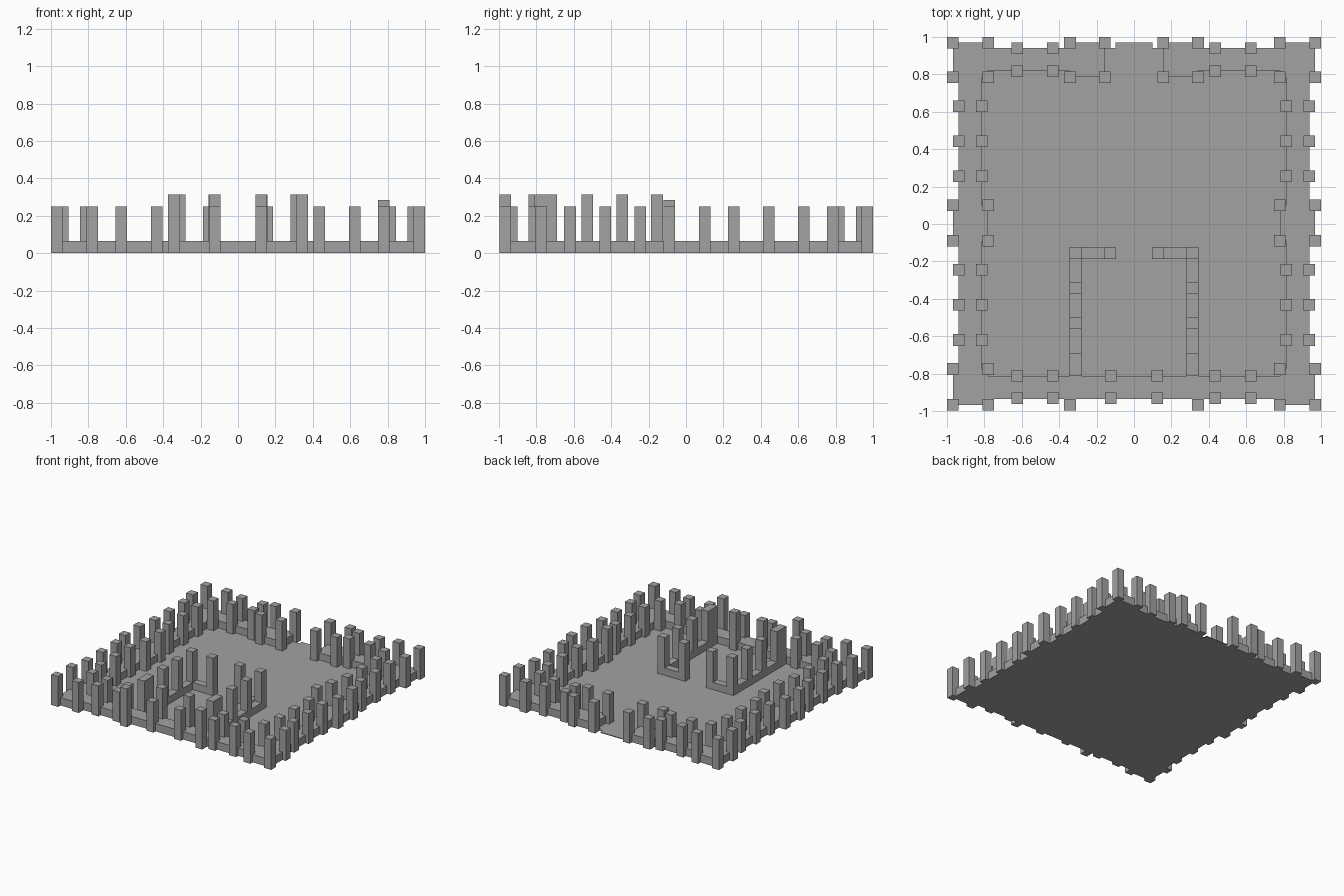
import bpy
import bmesh

cube = bpy.data.objects.get("Cube")
if cube:
    bpy.data.objects.remove(cube, do_unlink=True)

# One stone colour
STONE = (0.36, 0.36, 0.36, 1)
stone = bpy.data.materials.new("grey_stone")
stone.diffuse_color = STONE
stone.use_nodes = True
stone.node_tree.nodes["Principled BSDF"].inputs["Base Color"].default_value = STONE

WALL, MERLON, TALL, FLOOR = 0.065, 0.25, 0.315, 0.006
HALF = 0.031  # half the side of a merlon


def finish(name, bm, mirror=True):
    mesh = bpy.data.meshes.new(name)
    bmesh.ops.recalc_face_normals(bm, faces=bm.faces)
    bm.to_mesh(mesh)
    bm.free()
    mesh.materials.append(stone)
    obj = bpy.data.objects.new(name, mesh)
    bpy.context.collection.objects.link(obj)
    if mirror:
        obj.modifiers.new("Mirror", "MIRROR").use_axis[0] = True
    return obj


def extrude_outline(bm, points, height):
    face = bm.faces.new([bm.verts.new((x, y, 0)) for x, y in points])
    top = bmesh.ops.extrude_face_region(bm, geom=[face], use_keep_orig=True)
    for v in top["geom"]:
        if isinstance(v, bmesh.types.BMVert):
            v.co.z = height


def box(bm, x0, x1, y0, y1, height):
    extrude_outline(bm, [(x0, y0), (x1, y0), (x1, y1), (x0, y1)], height)


def merlons(name, spots, height=MERLON, mirror=True):
    bm = bmesh.new()
    for x, y in spots:
        box(bm, x - HALF, x + HALF, y - HALF, y + HALF, height)
    return finish(name, bm, mirror)


# Courtyard floor with a doorstep in the back gate
bm = bmesh.new()
extrude_outline(bm, [(-0.9, -0.9), (0.9, -0.9), (0.9, 0.9), (0.17, 0.9),
                     (0.17, 0.94), (0.1, 0.94), (0.1, 0.97), (-0.1, 0.97),
                     (-0.1, 0.94), (-0.17, 0.94), (-0.17, 0.9), (-0.9, 0.9)], FLOOR)
finish("courtyard_floor", bm, mirror=False)

# Rampart: half an outline, with towers stepping out, mirrored across x
outer = [(0, -0.935), (0.78, -0.935), (0.78, -0.967), (0.967, -0.967),
         (0.967, -0.775), (0.937, -0.775), (0.937, -0.09), (0.967, -0.09),
         (0.967, 0.1), (0.937, 0.1), (0.937, 0.785), (0.967, 0.785),
         (0.967, 0.97), (0.78, 0.97), (0.78, 0.94), (0.342, 0.94),
         (0.342, 0.97), (0.157, 0.97)]
inner = [(0.157, 0.785), (0.342, 0.785), (0.342, 0.817), (0.78, 0.817),
         (0.78, 0.785), (0.814, 0.785), (0.814, 0.1), (0.78, 0.1),
         (0.78, -0.09), (0.814, -0.09), (0.814, -0.775), (0.78, -0.775),
         (0.78, -0.812), (0, -0.812)]
bm = bmesh.new()
extrude_outline(bm, outer + inner, WALL)
seam = [f for f in bm.faces if all(abs(v.co.x) < 0.001 for v in f.verts)]
bmesh.ops.delete(bm, geom=seam, context="FACES_ONLY")
finish("rampart", bm)

# Merlons along the sides, front and back
side_rows = (0.63, 0.443, 0.255, -0.245, -0.432, -0.62)
merlons("side_merlons", [(x, y) for x in (0.936, 0.814) for y in side_rows])
wall_columns = (0.435, 0.625)
merlons("back_merlons", [(x, y) for x in wall_columns for y in (0.94, 0.817)])
merlons("front_merlons", [(x, y) for x in wall_columns for y in (-0.932, -0.812)])

# Merlons on the towers
merlons("corner_tower_merlons", [(x, s) for x in (0.968, 0.78)
                                 for s in (0.97, 0.785, -0.775, -0.967)])
merlons("gate_tower_merlons", [(x, y) for x in (0.342, 0.157) for y in (0.97, 0.785)])
merlons("side_tower_merlons", [(0.968, 0.1), (0.968, -0.09), (0.78, 0.1)])
merlons("right_tower_inner_merlon", [(-0.78, -0.09)], mirror=False)
merlons("left_tower_inner_merlon", [(0.78, -0.09)], 0.283, mirror=False)

# Front centre merlons
merlons("front_centre_merlons", [(0.125, -0.932)])
merlons("front_centre_inner_merlons", [(0.125, -0.812)], TALL)
merlons("front_tall_merlons", [(0.342, -0.967)], TALL)

# Keep: low wall bent towards its doorway, tall merlons and thick end blocks
bm = bmesh.new()
extrude_outline(bm, [(0.282, -0.812), (0.344, -0.812), (0.344, -0.125),
                     (0.095, -0.125), (0.095, -0.185), (0.282, -0.185)], WALL)
finish("keep_wall", bm)
merlons("keep_merlons", [(0.313, -0.155), (0.126, -0.155), (0.313, -0.34),
                         (0.313, -0.527)], TALL)
bm = bmesh.new()
box(bm, 0.282, 0.344, -0.812, -0.69, TALL)
finish("keep_end_block", bm)
